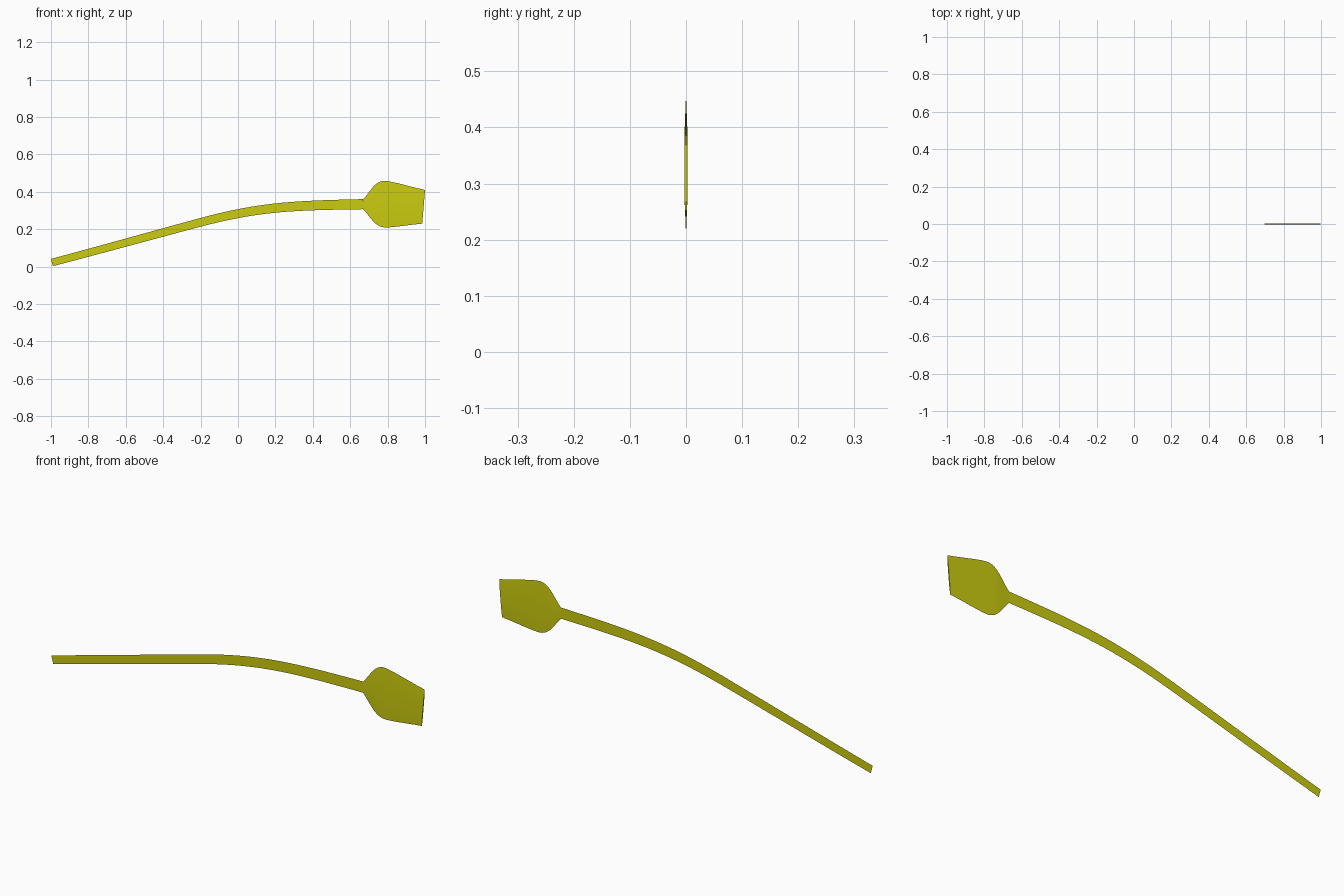
import bpy
import bmesh
from mathutils import Vector, geometry

cube = bpy.data.objects.get("Cube")
if cube:
    bpy.data.objects.remove(cube)

olive = bpy.data.materials.new("olive_yellow")
olive.use_nodes = True
COLOUR = (0.6, 0.6, 0.005, 1)
olive.diffuse_color = COLOUR
olive.node_tree.nodes["Principled BSDF"].inputs["Base Color"].default_value = COLOUR


def finish(name, bm, recalc=True):
    if recalc:
        bmesh.ops.recalc_face_normals(bm, faces=bm.faces)
    mesh = bpy.data.meshes.new(name)
    bm.to_mesh(mesh)
    bm.free()
    mesh.materials.append(olive)
    obj = bpy.data.objects.new(name, mesh)
    bpy.context.collection.objects.link(obj)
    return obj


def bezier(points, steps):
    return geometry.interpolate_bezier(*[Vector((x, 0, z)) for x, z in points], steps)


# Stem: a flat ribbon following a gently bending centre line
path = bezier([(-0.995, 0.022), (-0.7, 0.1), (-0.45, 0.17), (-0.2, 0.237)], 12)
path += bezier([(-0.2, 0.237), (0.12, 0.322), (0.3, 0.327), (0.67, 0.334)], 20)[1:]
bm = bmesh.new()
rows = []
for i, p in enumerate(path):
    along = (path[min(i + 1, len(path) - 1)] - path[max(i - 1, 0)]).normalized()
    side = Vector((-along.z, 0, along.x))
    half = 0.02 + 0.007 * i / (len(path) - 1)
    rows.append([bm.verts.new(p - side * half), bm.verts.new(p + side * half)])
for a, b in zip(rows, rows[1:]):
    bm.faces.new((a[0], b[0], b[1], a[1]))
finish("stem", bm, recalc=False)

# Head: a thin blade lofted between its upper and lower outlines
upper = bezier([(0.67, 0.361), (0.71, 0.405), (0.73, 0.455), (0.778, 0.459)], 9)
upper += bezier([(0.778, 0.459), (0.82, 0.459), (0.9, 0.432), (1.0, 0.41)], 8)[1:]
lower = bezier([(0.67, 0.307), (0.71, 0.26), (0.73, 0.22), (0.773, 0.211)], 9)
lower += bezier([(0.773, 0.211), (0.8, 0.204), (0.9, 0.222), (0.985, 0.23)], 8)[1:]
bm = bmesh.new()
rings = []
for i, (top, bottom) in enumerate(zip(upper, lower)):
    thick = Vector((0, 0.0025 * min(1, 0.2 + i / 6), 0))
    low, high = bottom.lerp(top, 0.24), bottom.lerp(top, 0.74)
    ring = [bottom, low - thick, high - thick, top, high + thick, low + thick]
    rings.append([bm.verts.new(p) for p in ring])
for a, b in zip(rings, rings[1:]):
    for k in range(6):
        n = (k + 1) % 6
        bm.faces.new((a[k], b[k], b[n], a[n]))
bm.faces.new(rings[0])
bm.faces.new(rings[-1])
head = finish("head", bm)

# Smooth the blade while keeping its rim sharp
bpy.ops.object.select_all(action="DESELECT")
head.select_set(True)
bpy.context.view_layer.objects.active = head
bpy.ops.object.shade_smooth_by_angle()
